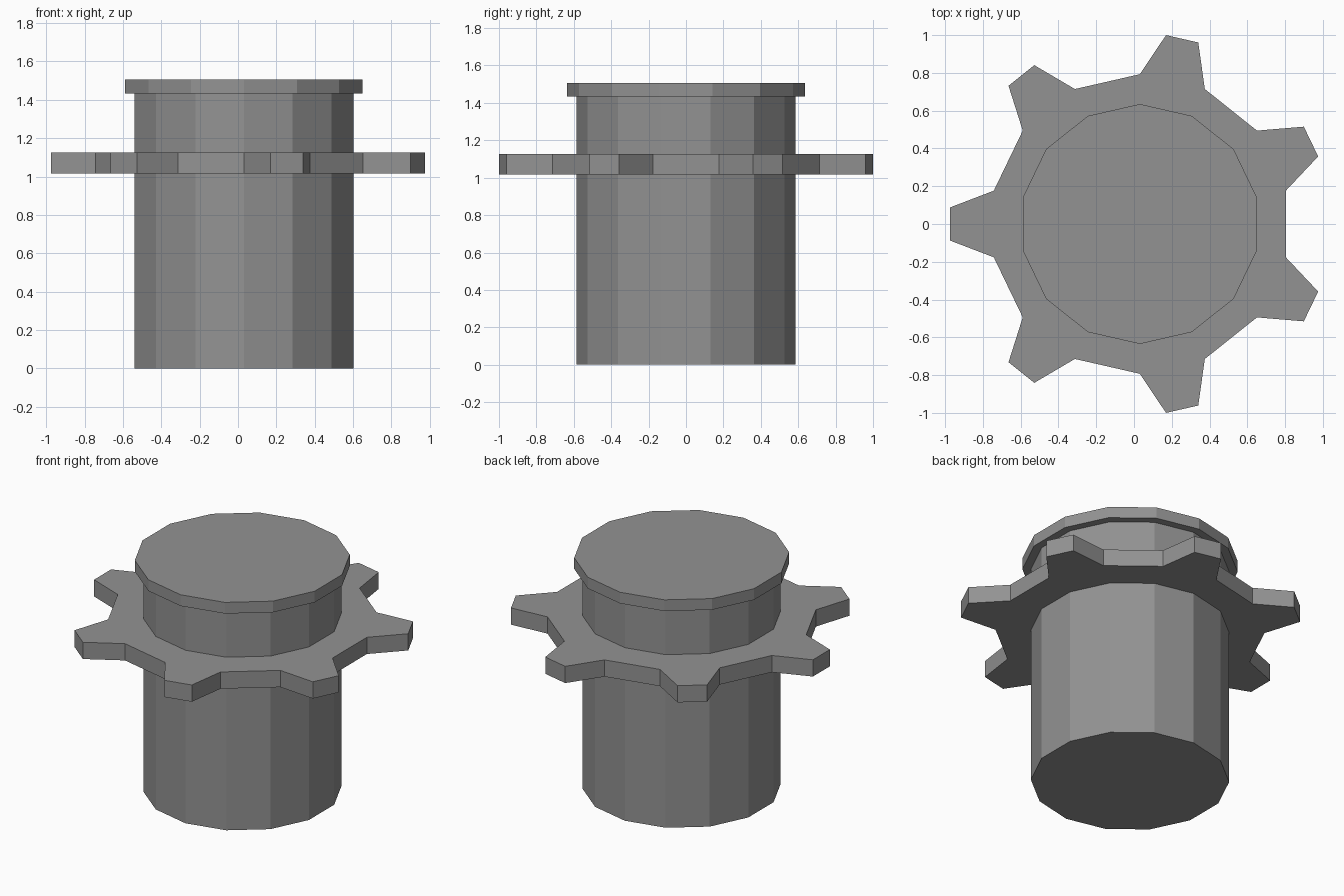
import bpy, bmesh
from math import sin, cos, radians, pi

if "Cube" in bpy.data.objects:
    bpy.data.objects.remove(bpy.data.objects["Cube"])

CX = 0.031          # shared axis position
STEP = 2 * pi / 14  # fourteen-sided parts, seven teeth

# Dark grey for all parts
grey = bpy.data.materials.new("dark_grey")
grey.diffuse_color = (0.29, 0.29, 0.29, 1)
grey.use_nodes = True
grey.node_tree.nodes["Principled BSDF"].inputs["Base Color"].default_value = grey.diffuse_color


def prism(name, outline, z0, z1):
    """Extrude a closed (radius, angle) outline from z0 to z1."""
    bm = bmesh.new()
    verts = [bm.verts.new((CX + r * cos(a), r * sin(a), z0)) for r, a in outline]
    base = bm.faces.new(verts)
    top = bmesh.ops.extrude_face_region(bm, geom=[base], use_keep_orig=True)
    moved = [v for v in top["geom"] if isinstance(v, bmesh.types.BMVert)]
    bmesh.ops.translate(bm, verts=moved, vec=(0, 0, z1 - z0))
    bmesh.ops.recalc_face_normals(bm, faces=bm.faces[:])
    mesh = bpy.data.meshes.new(name)
    bm.to_mesh(mesh)
    bm.free()
    mesh.materials.append(grey)
    obj = bpy.data.objects.new(name, mesh)
    bpy.context.collection.objects.link(obj)
    return obj


def ring(radius):
    return [(radius, (i + 0.5) * STEP) for i in range(14)]


# Toothed collar outline: two root points and two tip points per tooth
half_tip = radians(4.97)
gear = []
for i in range(7):
    a = pi + 2 * i * STEP
    gear += [(0.793, a - STEP / 2), (1.0095, a - half_tip),
             (1.0095, a + half_tip), (0.793, a + STEP / 2)]

prism("barrel", ring(0.585), 0.0, 1.433)
prism("toothed_collar", gear, 1.017, 1.126)
prism("cap", ring(0.635), 1.433, 1.506)
